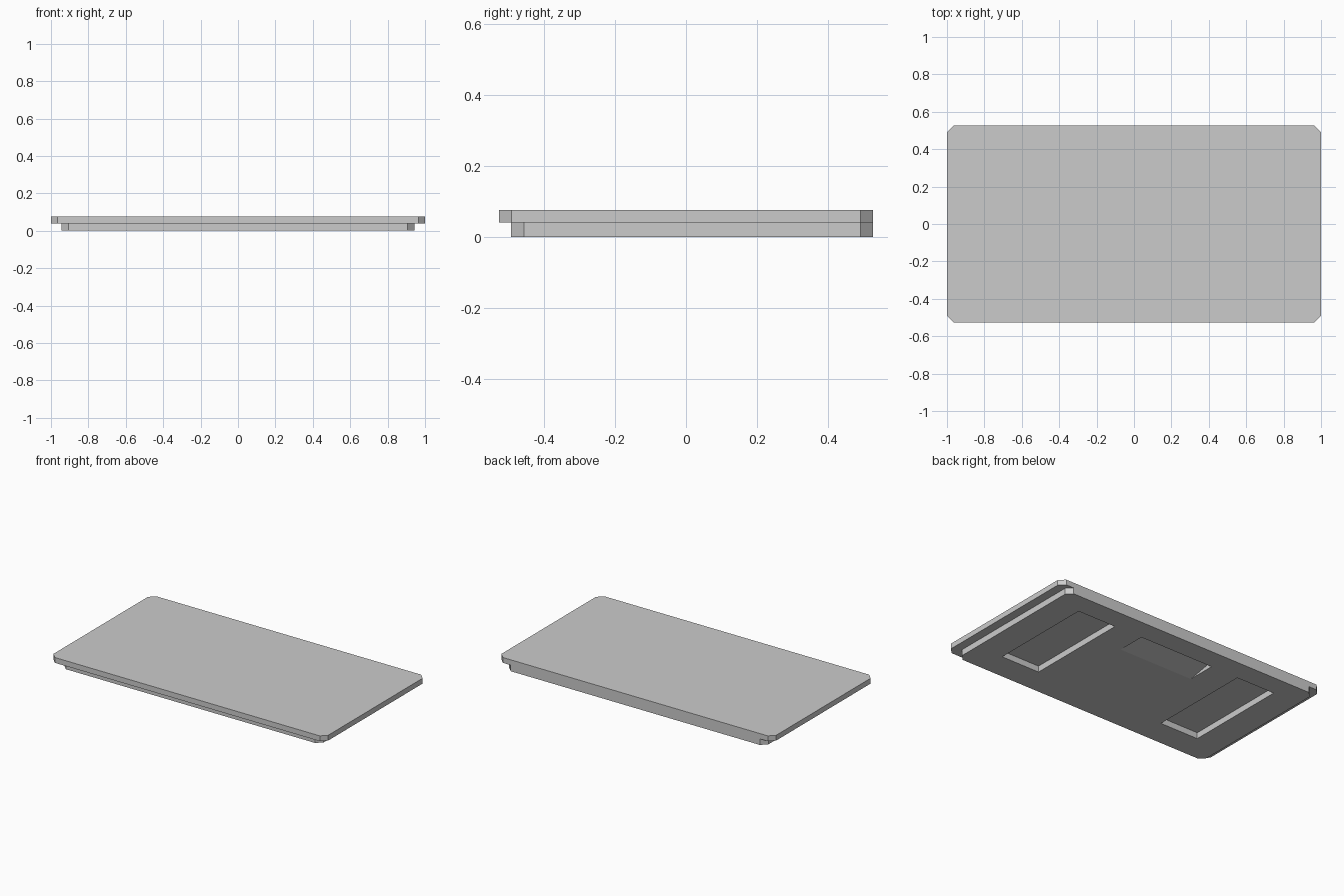
import bpy
import bmesh

cube = bpy.data.objects.get("Cube")
if cube:
    bpy.data.objects.remove(cube, do_unlink=True)

STEP, TOP = 0.04, 0.075      # underside of the lid, top of the lid
BACK = 0.527                 # shared back edge
CHAMFER = 0.036

grey = bpy.data.materials.new("light_grey")
grey.use_nodes = True
grey.diffuse_color = (0.6, 0.6, 0.6, 1)
grey.node_tree.nodes["Principled BSDF"].inputs["Base Color"].default_value = (0.6, 0.6, 0.6, 1)


def prism(name, outline, offset):
    """Extrude a closed 3D outline along an offset."""
    bm = bmesh.new()
    face = bm.faces.new([bm.verts.new(p) for p in outline])
    result = bmesh.ops.extrude_face_region(bm, geom=[face])
    moved = [v for v in result["geom"] if isinstance(v, bmesh.types.BMVert)]
    bmesh.ops.translate(bm, verts=moved, vec=offset)
    bmesh.ops.recalc_face_normals(bm, faces=bm.faces)
    mesh = bpy.data.meshes.new(name)
    bm.to_mesh(mesh)
    bm.free()
    mesh.materials.append(grey)
    obj = bpy.data.objects.new(name, mesh)
    bpy.context.collection.objects.link(obj)
    return obj


def slab(name, half_x, y0, y1, z0, z1):
    """Rectangular slab with clipped corners."""
    c = CHAMFER
    right = [(half_x - c, y0), (half_x, y0 + c), (half_x, y1 - c), (half_x - c, y1)]
    left = [(-x, y) for x, y in reversed(right)]
    return prism(name, [(x, y, z0) for x, y in right + left], (0, 0, z1 - z0))


def cut(target, cutter):
    """Subtract the cutter from the target, then discard it."""
    cutter.hide_render = True
    mod = target.modifiers.new("cut", 'BOOLEAN')
    mod.operation = 'DIFFERENCE'
    mod.solver = 'EXACT'
    mod.object = cutter
    bpy.context.view_layer.objects.active = target
    bpy.ops.object.modifier_apply(modifier=mod.name)
    bpy.data.objects.remove(cutter, do_unlink=True)


# Lid plate and the narrower body beneath it, flush at the back
slab("lid_plate", 1.0, -BACK, BACK, STEP, TOP)
body = slab("lower_body", 0.943, -0.493, BACK, 0, STEP)

# Two rectangular pockets open to the underside
for side in (-1, 1):
    xs, ys = (side * 0.472, side * 0.752), (-0.315, 0.387)
    corners = [(xs[0], ys[0]), (xs[1], ys[0]), (xs[1], ys[1]), (xs[0], ys[1])]
    cut(body, prism("pocket_cutter", [(x, y, -0.05) for x, y in corners], (0, 0, 0.15)))

# Sloping finger recess, deepest towards the back
slope = [(0.15, -0.01), (0.39, -0.01), (0.39, 0.035), (0.2, 0)]
cut(body, prism("recess_cutter", [(-0.27, y, z) for y, z in slope], (0.54, 0, 0)))
